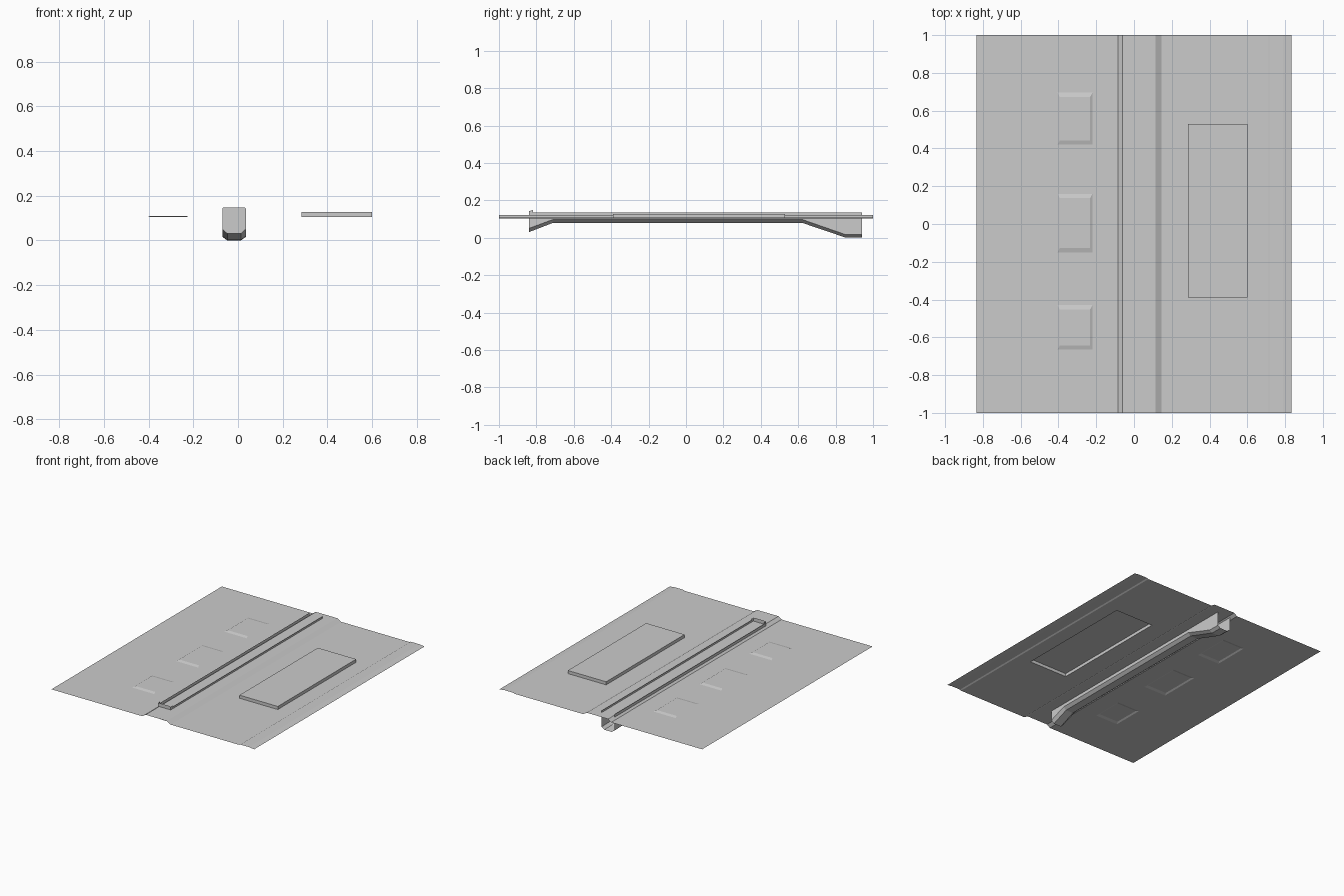
import bpy, bmesh

if "Cube" in bpy.data.objects:
    bpy.data.objects.remove(bpy.data.objects["Cube"])

def finish(bm, name):
    mesh = bpy.data.meshes.new(name)
    bm.to_mesh(mesh)
    bm.free()
    obj = bpy.data.objects.new(name, mesh)
    bpy.context.collection.objects.link(obj)
    return obj

# --- Roof sheet: one thin skin with a folded profile across x ---
PROFILE = [(-0.833, 0.104), (-0.085, 0.104), (-0.06, 0.122), (0.115, 0.122), (0.145, 0.104),
           (0.71, 0.104), (0.72, 0.109), (0.79, 0.109), (0.833, 0.104)]
# raised areas: x0, x1, y0, y1, height, taper in x, taper in y
RAISED = [(0.285, 0.60, -0.39, 0.53, 0.023, 0, 0)]
RAISED += [(-0.405, -0.22, a, b, 0.006, 0.012, 0.022)
           for a, b in ((-0.665, -0.43), (-0.15, 0.16), (0.42, 0.695))]

def height(x):
    for (xa, za), (xb, zb) in zip(PROFILE, PROFILE[1:]):
        if xa <= x <= xb:
            return za + (zb - za) * (x - xa) / (xb - xa)
    return 0.104

xs = sorted({p[0] for p in PROFILE} | {v for r in RAISED for v in r[:2]})
ys = sorted({-1.0, 1.0} | {v for r in RAISED for v in r[2:4]})
bm = bmesh.new()
grid = [[bm.verts.new((x, y, height(x))) for x in xs] for y in ys]
for low, high in zip(grid, grid[1:]):
    for i in range(len(xs) - 1):
        bm.faces.new((low[i], low[i + 1], high[i + 1], high[i]))

# push the panel and pads up out of the sheet
for x0, x1, y0, y1, h, tx, ty in RAISED:
    region = []
    for f in bm.faces:
        c = f.calc_center_median()
        if x0 < c.x < x1 and y0 < c.y < y1:
            region.append(f)
    out = bmesh.ops.extrude_face_region(bm, geom=region)
    cx, cy = (x0 + x1) / 2, (y0 + y1) / 2
    for v in out["geom"]:
        if isinstance(v, bmesh.types.BMVert):
            v.co.x = cx + (v.co.x - cx) * (1 - 2 * tx / (x1 - x0))
            v.co.y = cy + (v.co.y - cy) * (1 - 2 * ty / (y1 - y0))
            v.co.z += h
    live = [f for f in region if f.is_valid]
    if live:
        bmesh.ops.delete(bm, geom=live, context='FACES_ONLY')
bmesh.ops.recalc_face_normals(bm, faces=bm.faces)
finish(bm, "roof_sheet")

# --- Open-topped gutter lofted along y: y, floor z, chamfer top z, wall top z ---
STATIONS = [(-0.84, 0.03, 0.05, 0.136), (-0.71, 0.08, 0.098, 0.136), (0.62, 0.08, 0.098, 0.136),
            (0.85, 0.002, 0.018, 0.136), (0.94, 0.0, 0.016, 0.136)]
XL, XR, C = -0.07, 0.035, 0.022

def section(bm, y, zf, zc, zt):
    pts = [(XL, zt), (XL, zc), (XL + C, zf), (XR - C, zf), (XR, zc), (XR, zt)]
    return [bm.verts.new((x, y, z)) for x, z in pts]

def loft(bm, rings):
    for a, b in zip(rings, rings[1:]):
        for i in range(len(a) - 1):
            bm.faces.new((a[i], a[i + 1], b[i + 1], b[i]))

bm = bmesh.new()
loft(bm, [section(bm, *s) for s in STATIONS])
bmesh.ops.recalc_face_normals(bm, faces=bm.faces)
finish(bm, "gutter_channel")

# --- Front stop end of the gutter, with a short return lip ---
bm = bmesh.new()
outline = [(XL + 0.004, 0.148), (XL, 0.142), (XL, 0.05), (XL + C, 0.03),
           (XR - C, 0.03), (XR, 0.05), (XR, 0.142), (XR - 0.004, 0.148)]
bm.faces.new([bm.verts.new((x, -0.84, z)) for x, z in outline])
for x in (XL, XR):
    bm.faces.new([bm.verts.new((x, y, z)) for y, z in
                  ((-0.84, 0.13), (-0.818, 0.13), (-0.818, 0.148), (-0.84, 0.142))])
finish(bm, "gutter_stop_end")
